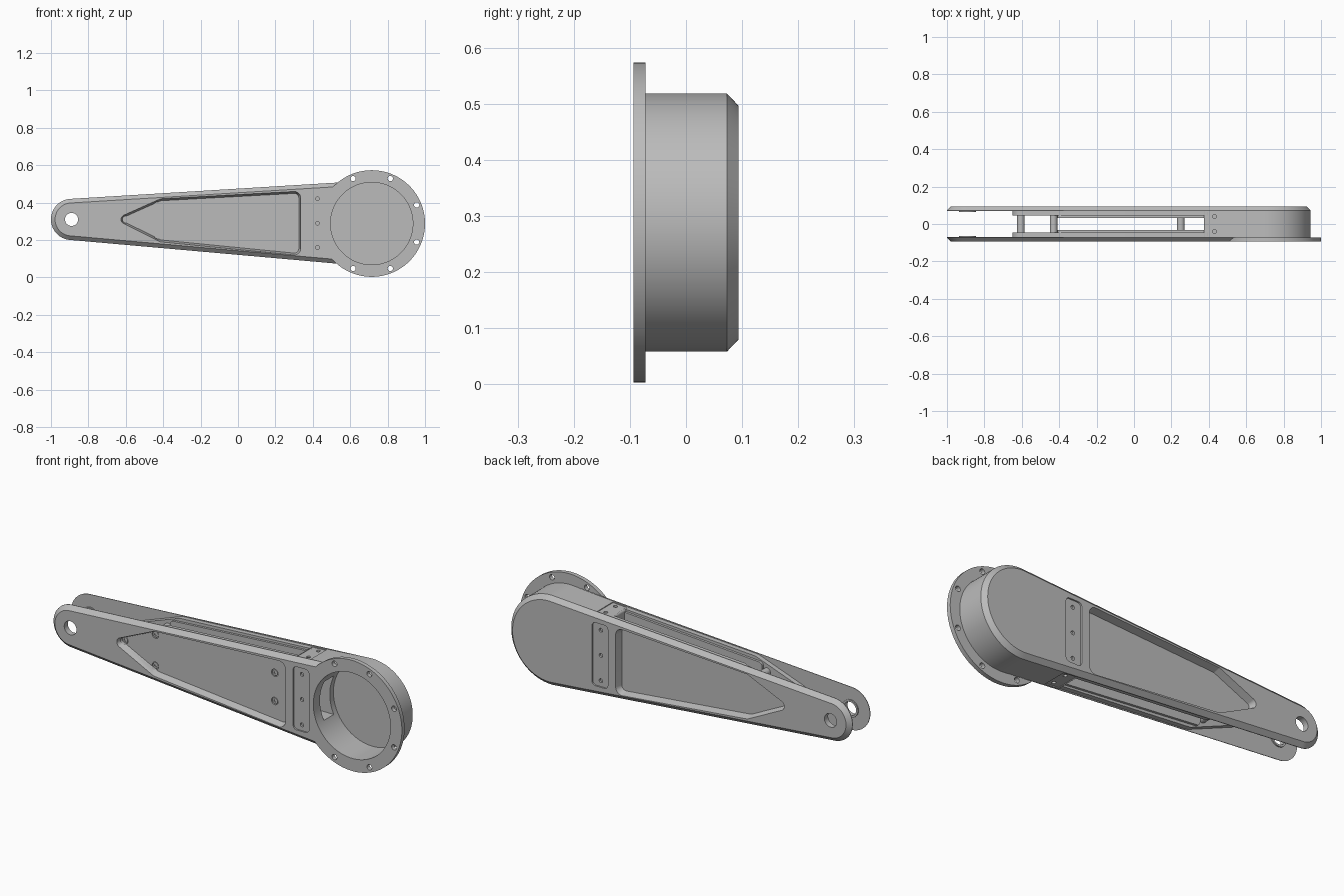
import bpy, bmesh, math
from mathutils import Matrix

cube = bpy.data.objects.get("Cube")
if cube:
    bpy.data.objects.remove(cube, do_unlink=True)

grey = bpy.data.materials.new("machined_grey")
grey.use_nodes = True
colour = (0.5, 0.5, 0.5, 1)
grey.diffuse_color = colour
grey.node_tree.nodes["Principled BSDF"].inputs["Base Color"].default_value = colour


def finish(name, bm):
    bmesh.ops.recalc_face_normals(bm, faces=bm.faces)
    mesh = bpy.data.meshes.new(name)
    bm.to_mesh(mesh)
    bm.free()
    mesh.materials.append(grey)
    obj = bpy.data.objects.new(name, mesh)
    bpy.context.collection.objects.link(obj)
    return obj


def prism(name, circles, layers, n=128):
    """Hull of circles (x, z, r), stacked along y as (y, inset) layers."""
    bm = bmesh.new()
    loops = []
    for y, inset in layers:
        loop = []
        for k in range(n):
            a = 2 * math.pi * (k + 0.5) / n
            c, s = math.cos(a), math.sin(a)
            x, z, r = max(circles, key=lambda p: p[0] * c + p[1] * s + p[2])
            loop.append(bm.verts.new((x + (r - inset) * c, y, z + (r - inset) * s)))
        loops.append(loop)
    for low, high in zip(loops, loops[1:]):
        for k in range(n):
            j = (k + 1) % n
            bm.faces.new((low[k], low[j], high[j], high[k]))
    bm.faces.new(loops[0])
    bm.faces.new(loops[-1])
    return finish(name, bm)


def rod(name, x, z, r, y0, y1, n=32):
    return prism(name, [(x, z, r)], [(y0, 0), (y1, 0)], n)


def box(name, centre, size, tilt=0.0):
    bm = bmesh.new()
    bmesh.ops.create_cube(bm, size=1, matrix=Matrix.Translation(centre)
                          @ Matrix.Rotation(tilt, 4, "Y") @ Matrix.Diagonal((*size, 1)))
    return finish(name, bm)


def combine(obj, tool, operation="DIFFERENCE"):
    mod = obj.modifiers.new("combine", "BOOLEAN")
    mod.operation, mod.solver, mod.object = operation, "EXACT", tool
    bpy.ops.object.select_all(action="DESELECT")
    bpy.context.view_layer.objects.active = obj
    obj.select_set(True)
    bpy.ops.object.modifier_apply(modifier=mod.name)
    bpy.data.objects.remove(tool, do_unlink=True)


HUB = (0.715, 0.288)
PIVOT = (-0.89, 0.31)
ARM = [(*PIVOT, 0.11), (*HUB, 0.23)]
POCKET = [(-0.60, 0.31, 0.025), (-0.41, 0.40, 0.02), (-0.41, 0.21, 0.02),
          (0.30, 0.424, 0.035), (0.30, 0.155, 0.035)]
BULGE = [(-0.60, 0.31, 0.05), (-0.36, 0.428, 0.02), (-0.36, 0.178, 0.02),
         (0.39, 0.472, 0.02), (0.39, 0.112, 0.02)]
STEP = [(-0.39, 0.41, 0.02), (-0.39, 0.196, 0.02),
        (0.39, 0.462, 0.02), (0.39, 0.122, 0.02)]
PAD = [(0.40, 0.435, 0.02), (0.45, 0.435, 0.02), (0.40, 0.15, 0.02), (0.45, 0.15, 0.02)]
SCREWS = [(-0.605, 0.31), (-0.43, 0.385), (-0.43, 0.225), (0.25, 0.37), (0.25, 0.225)]
FACE = 0.094


def side_plate(name, s):
    plate = prism(name, ARM, [(s * 0.07, 0), (s * 0.073, 0), (s * FACE, 0.022)])
    # Thickened inner side behind the pocket, and the pivot boss
    combine(plate, prism("bulge", BULGE, [(s * 0.045, 0), (s * 0.072, 0)]), "UNION")
    combine(plate, prism("step", STEP, [(s * 0.033, 0), (s * 0.05, 0)]), "UNION")
    combine(plate, rod("boss", *PIVOT, 0.045, s * 0.064, s * 0.08), "UNION")
    if s < 0:
        combine(plate, rod("flange", *HUB, 0.285, s * 0.072, s * FACE, 128), "UNION")
    # Pocket, pivot hole and recessed fixing pad
    combine(plate, prism("pocket", POCKET, [(s * 0.058, 0.01), (s * 0.1, -0.002)]))
    combine(plate, rod("pivot_hole", *PIVOT, 0.035, s * 0.03, s * 0.12, 48))
    combine(plate, prism("pad", PAD, [(s * 0.086, 0), (s * 0.1, 0)]))
    for z in (0.42, 0.29, 0.16):
        combine(plate, rod("pad_hole", 0.425, z, 0.01, s * 0.076, s * 0.1, 20))
    return plate


back_plate = side_plate("back_plate", 1)
front_plate = side_plate("front_plate", -1)

# Bore, flange bolt holes and screw counterbores in the front
combine(front_plate, rod("bore", *HUB, 0.22, -0.12, 0.0, 128))
for k in range(-3, 3):
    a = math.radians(22.5 + 45 * k)
    combine(front_plate, rod("bolt_hole", HUB[0] + 0.26 * math.cos(a),
                             HUB[1] + 0.26 * math.sin(a), 0.014, -0.12, -0.05, 24))
for x, z in SCREWS:
    combine(front_plate, rod("counterbore", x, z, 0.019, -0.05, -0.07, 24))

# Hub body between the plates, open at the front, with a passage to the arm
hub = prism("hub", [(*HUB, 0.23), (0.385, 0.482, 0.012), (0.385, 0.1, 0.012)],
            [(-0.073, 0), (0.071, 0)])
combine(hub, rod("bore", *HUB, 0.22, -0.12, 0.09, 128))
combine(hub, box("passage", (0.43, 0, 0.29), (0.26, 0.08, 0.2)))

# Recessed pads with two holes above and below the hub
for z, d, tilt in ((0.499, 1, -0.06), (0.084, -1, 0.09)):
    combine(hub, box("edge_pad", (0.42, 0, z + d * 0.004), (0.08, 0.128, 0.02), tilt))
    for y in (-0.04, 0.04):
        bm = bmesh.new()
        bmesh.ops.create_cone(bm, cap_ends=True, segments=20, radius1=0.01, radius2=0.01,
                              depth=0.06, matrix=Matrix.Translation((0.43, y, z)))
        combine(hub, finish("edge_hole", bm))

parts = [back_plate, front_plate, hub]

# Spacers joining the plates, each with a socket screw
for i, (x, z) in enumerate(SCREWS):
    parts.append(rod(f"spacer_{i + 1}", x, z, 0.02, -0.047, 0.047))
    screw = rod(f"screw_{i + 1}", x, z, 0.015, -0.047, -0.056, 24)
    combine(screw, rod("socket", x, z, 0.008, -0.051, -0.06, 6))
    parts.append(screw)

bpy.ops.object.select_all(action="DESELECT")
for part in parts:
    part.select_set(True)
bpy.context.view_layer.objects.active = parts[0]
bpy.ops.object.shade_smooth_by_angle(angle=math.radians(25))
